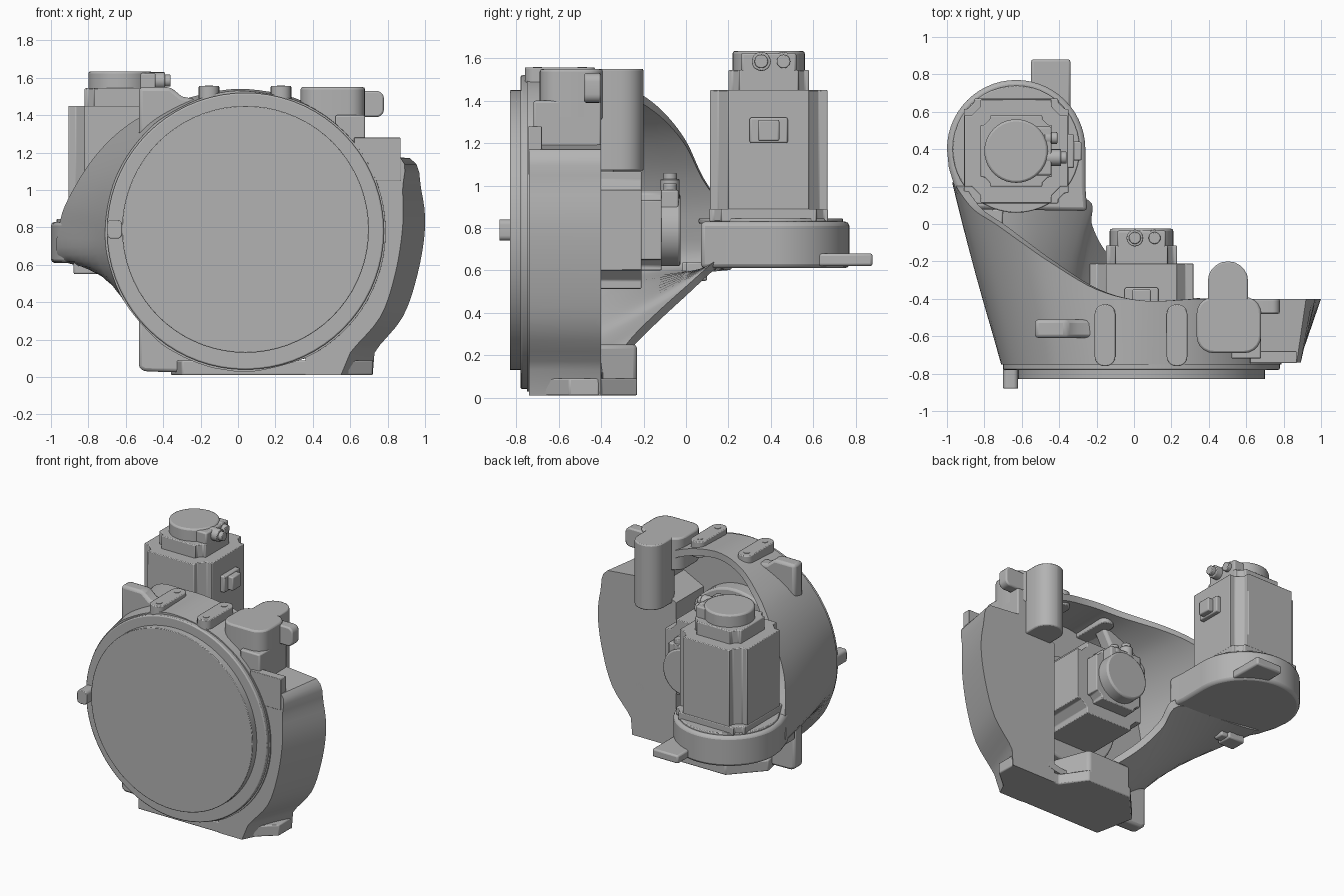
import bpy, bmesh, math
from mathutils import Vector, Matrix

cube = bpy.data.objects.get("Cube")
if cube:
    bpy.data.objects.remove(cube, do_unlink=True)

grey = bpy.data.materials.new("cast_grey")
grey.use_nodes = True
grey.diffuse_color = (0.45, 0.45, 0.45, 1)
grey.node_tree.nodes["Principled BSDF"].inputs["Base Color"].default_value = (0.45, 0.45, 0.45, 1)

CX, CZ = 0.04, 0.78                      # axis of the front disc
UP = Matrix.Identity(4)


def finish(name, bm, bevel=0.0, mat=UP):
    bmesh.ops.recalc_face_normals(bm, faces=bm.faces)
    me = bpy.data.meshes.new(name)
    bm.to_mesh(me)
    bm.free()
    me.transform(mat)
    me.materials.append(grey)
    ob = bpy.data.objects.new(name, me)
    bpy.context.collection.objects.link(ob)
    if bevel:
        mod = ob.modifiers.new("bevel", 'BEVEL')
        mod.width, mod.segments, mod.limit_method = bevel, 2, 'ANGLE'
    bpy.ops.object.select_all(action='DESELECT')
    ob.select_set(True)
    bpy.context.view_layer.objects.active = ob
    bpy.ops.object.shade_smooth_by_angle(angle=math.radians(32))
    return ob


def loft(name, rows, bevel=0.0, mat=UP, closed=False):
    """Skin a list of equal loops; cap the ends unless the rows form a ring."""
    bm = bmesh.new()
    vs = [[bm.verts.new(p) for p in row] for row in rows]
    n = len(rows[0])
    pairs = list(zip(vs, vs[1:])) + ([(vs[-1], vs[0])] if closed else [])
    for a, b in pairs:
        for i in range(n):
            j = (i + 1) % n
            bm.faces.new((a[i], a[j], b[j], b[i]))
    if not closed:
        bm.faces.new(vs[0])
        bm.faces.new(vs[-1])
    return finish(name, bm, bevel, mat)


def prism(name, pts, a, b, axis='z', bevel=0.0, mat=UP):
    def put(p, h):
        return {'z': (p[0], p[1], h), 'y': (p[0], h, p[1]), 'x': (h, p[0], p[1])}[axis]
    return loft(name, [[put(p, h) for p in pts] for h in (a, b)], bevel, mat)


def arc(cx, cy, r, a, b, n):
    return [(cx + r * math.cos(math.radians(a + (b - a) * i / n)),
             cy + r * math.sin(math.radians(a + (b - a) * i / n))) for i in range(n + 1)]


def circle(cx, cy, r, n=32):
    return arc(cx, cy, r, 0, 360, n)[:-1]


def rrect(x0, x1, y0, y1, r):
    return (arc(x1 - r, y1 - r, r, 0, 90, 5) + arc(x0 + r, y1 - r, r, 90, 180, 5)
            + arc(x0 + r, y0 + r, r, 180, 270, 5) + arc(x1 - r, y0 + r, r, 270, 360, 5))


def box(name, x0, x1, y0, y1, z0, z1, bevel=0.01, mat=UP):
    return prism(name, [(x0, y0), (x1, y0), (x1, y1), (x0, y1)], z0, z1, 'z', bevel, mat)


def smooth_loop(pts, k=5):
    """Closed spline through the given points."""
    out, n = [], len(pts)
    for i in range(n):
        p0, p1, p2, p3 = (pts[(i + d) % n] for d in (-1, 0, 1, 2))
        for s in range(k):
            t = s / k
            out.append(0.5 * (2 * p1 + (p2 - p0) * t + (2 * p0 - 5 * p1 + 4 * p2 - p3) * t * t
                              + (3 * p1 - p0 - 3 * p2 + p3) * t ** 3))
    return out


# Hollow housing: round at the front, its rim sweeping back to the right platform
rim_ctrl = [(0.05, -0.41, 1.54, 90), (-0.2, -0.35, 1.51, 107), (-0.44, -0.21, 1.43, 125),
            (-0.6, -0.1, 1.34, 137), (-0.74, 0, 1.21, 150), (-0.86, 0.08, 1.04, 163),
            (-0.95, 0.2, 0.84, 178), (-0.94, 0.22, 0.62, 192), (-0.6, 0.16, 0.61, 210),
            (-0.28, 0.13, 0.6, 230), (-0.25, 0.0, 0.48, 241), (-0.18, -0.13, 0.36, 250),
            (-0.06, -0.25, 0.24, 260), (0.12, -0.37, 0.09, 275)]
for a in range(300, 440, 25):
    x, z = arc(CX, CZ, 0.76, a, a, 1)[0]
    rim_ctrl.append((x, -0.4, z, a))
rim = smooth_loop([Vector(p[:3]) for p in rim_ctrl])
front = smooth_loop([Vector((CX + 0.75 * math.cos(math.radians(p[3])), -0.75,
                             CZ + 0.75 * math.sin(math.radians(p[3])))) for p in rim_ctrl])


def shell_row(t, inset):
    row = []
    for f, r in zip(front, rim):
        p = f.lerp(r, t)
        d = Vector((f.x - CX, 0, f.z - CZ)).normalized()
        bulge = 0.5 * t * (1 - t) * max(0, r.y + 0.4) * max(0, -d.z)
        row.append(p + d * (bulge - inset))
    return row


steps = [i / 6 for i in range(7)]
loft("housing_shell", [shell_row(t, 0) for t in steps]
     + [shell_row(t, 0.05) for t in reversed(steps)], closed=True)

# Front disc and its flange
prism("front_flange", circle(CX, CZ, 0.74, 72), -0.78, -0.72, 'y', 0.008)
prism("front_disc", circle(CX, 0.79, 0.66, 72), -0.83, -0.77, 'y', 0.004)
prism("inner_collar", circle(CX, CZ, 0.4, 48), -0.74, -0.62, 'y', 0.015)
prism("index_knob", rrect(-0.7, -0.62, 0.74, 0.84, 0.025), -0.88, -0.74, 'y', 0.005)

# Solid left lobe, flat at the back and narrower at the front
lobe_back = [(0.36, 0.01), (0.72, 0.01), (0.73, 0.13), (0.88, 0.32), (0.96, 0.55), (1.0, 0.8),
             (0.98, 1.0), (0.92, 1.17), (0.6, 1.2), (0.36, 1.08)]
lobe_front = [(0.36, 0.01), (0.55, 0.01), (0.6, 0.13), (0.76, 0.32), (0.84, 0.55), (0.88, 0.8),
              (0.88, 1.0), (0.87, 1.17), (0.6, 1.2), (0.36, 1.08)]


def fine_outline(pts):
    corners = [Vector((x, z, 0)) for x, z in pts]
    return corners[:2] + smooth_loop(corners, 4)[8:29] + corners[8:]


loft("left_lobe", [[(p.x, y, p.y) for p in fine_outline(o)]
                   for o, y in ((lobe_front, -0.74), (lobe_back, -0.4))])
box("lobe_shoulder", 0.62, 0.87, -0.743, -0.68, 1.05, 1.28, 0.004)
prism("foot", [(-0.3, -0.74), (0.5, -0.74), (0.72, -0.55), (0.72, -0.41), (0.32, -0.4),
               (0.2, -0.23), (-0.16, -0.23), (-0.36, -0.45)], 0.01, 0.09, 'z', 0.008)
prism("foot_heel", [(-0.16, -0.5), (0.3, -0.5), (0.2, -0.23), (-0.16, -0.23)], 0.03, 0.25, 'z', 0.02)

# Thin lugs on the right edge
for name, outline in (("upper_lug", [(-0.53, 1.2), (-0.53, 1.55), (-0.36, 1.55), (-0.3, 1.5), (-0.15, 1.47), (-0.3, 1.2)]),
                      ("lower_lug", [(-0.53, 0.35), (-0.53, 0.05), (-0.5, 0.03), (0.0, 0.02), (-0.2, 0.2)])):
    prism(name, outline, -0.61, -0.51, 'y', 0.02)

# Mounting pads with bolt heads
for i, x in enumerate((-0.155, 0.23)):
    prism(f"top_pad_{i + 1}", rrect(x - 0.055, x + 0.055, -0.76, -0.43, 0.05), 1.44, 1.557, 'z', 0.006)
    for j, y in enumerate((-0.7, -0.49)):
        prism(f"pad_bolt_{i + 1}_{j + 1}", circle(x, y, 0.022, 16), 1.55, 1.56)

# Top left head with its support, hanging cylinder and hook
prism("head_block", rrect(0.335, 0.68, -0.69, -0.39, 0.09), 1.31, 1.55, 'z', 0.012)
box("head_support", 0.52, 0.68, -0.72, -0.4, 1.15, 1.4)
prism("head_cylinder", rrect(0.395, 0.61, -0.5, -0.2, 0.105), 1.07, 1.55, 'z', 0.008)
prism("head_hook", rrect(0.6, 0.78, 1.39, 1.53, 0.04), -0.48, -0.4, 'y', 0.01)

# Right platform carrying the upright motor
PX, PY = -0.63, 0.4
prism("platform", arc(PX, PY, 0.37, 0, 180, 28)
      + [(-0.99, 0.3), (-0.95, 0.17), (-0.9, 0.08), (-0.25, 0.07), (-0.26, 0.2)],
      0.61, 0.83, 'z', 0.02)
prism("platform_ridge", circle(PX, PY, 0.34, 48), 0.82, 0.845, 'z', 0.006)
box("platform_tab", -0.55, -0.34, 0.6, 0.88, 0.62, 0.68, 0.012)
box("drain_block", -0.88, -0.75, -0.02, 0.1, 0.55, 0.64)
box("drain_plug", -0.77, -0.7, 0.0, 0.08, 0.56, 0.64)


def motor(name, mat):
    """Motor standing on local z = 0 with its connectors towards local +x."""
    def notched(h, c, s):
        quarter = [(h, c), (h - s, c), (c, h - s), (c, h)]
        out = []
        for ca, sa in ((1, 0), (0, 1), (-1, 0), (0, -1)):
            out += [(ca * x - sa * y, sa * x + ca * y) for x, y in quarter]
        return out
    prism(name + "_flange", notched(0.28, 0.225, 0.02), 0, 0.06, 'z', 0.006, mat)
    prism(name + "_body", notched(0.277, 0.19, 0.04), 0.05, 0.62, 'z', 0.005, mat)
    prism(name + "_step", notched(0.19, 0.14, 0.02), 0.6, 0.715, 'z', 0.006, mat)
    prism(name + "_cap", circle(0, 0, 0.17, 40), 0.7, 0.805, 'z', 0.012, mat)
    box(name + "_cap_block", 0, 0.19, -0.13, 0.13, 0.7, 0.795, 0.01, mat)
    for i, y in enumerate((-0.035, 0.07)):
        tip = (0.27, 0.22)[i]
        prism(name + f"_plug_{i + 1}", circle(y, 0.755, 0.045, 20), 0.15, tip - 0.03, 'x', 0.005, mat)
        prism(name + f"_plug_tip_{i + 1}", circle(y, 0.755, 0.032, 20), 0.15, tip, 'x', 0.005, mat)
    box(name + "_socket", 0.25, 0.31, -0.09, 0.09, 0.37, 0.49, 0.008, mat)
    box(name + "_socket_lid", 0.3, 0.35, -0.05, 0.05, 0.38, 0.48, 0.008, mat)


motor("upright_motor", Matrix.Translation((PX, 0.39, 0.83)))
# The second motor lies along y, with its connectors upwards
motor("inner_motor", Matrix(((0, 1, 0, CX), (0, 0, 1, -0.83), (1, 0, 0, 0.79), (0, 0, 0, 1))))
